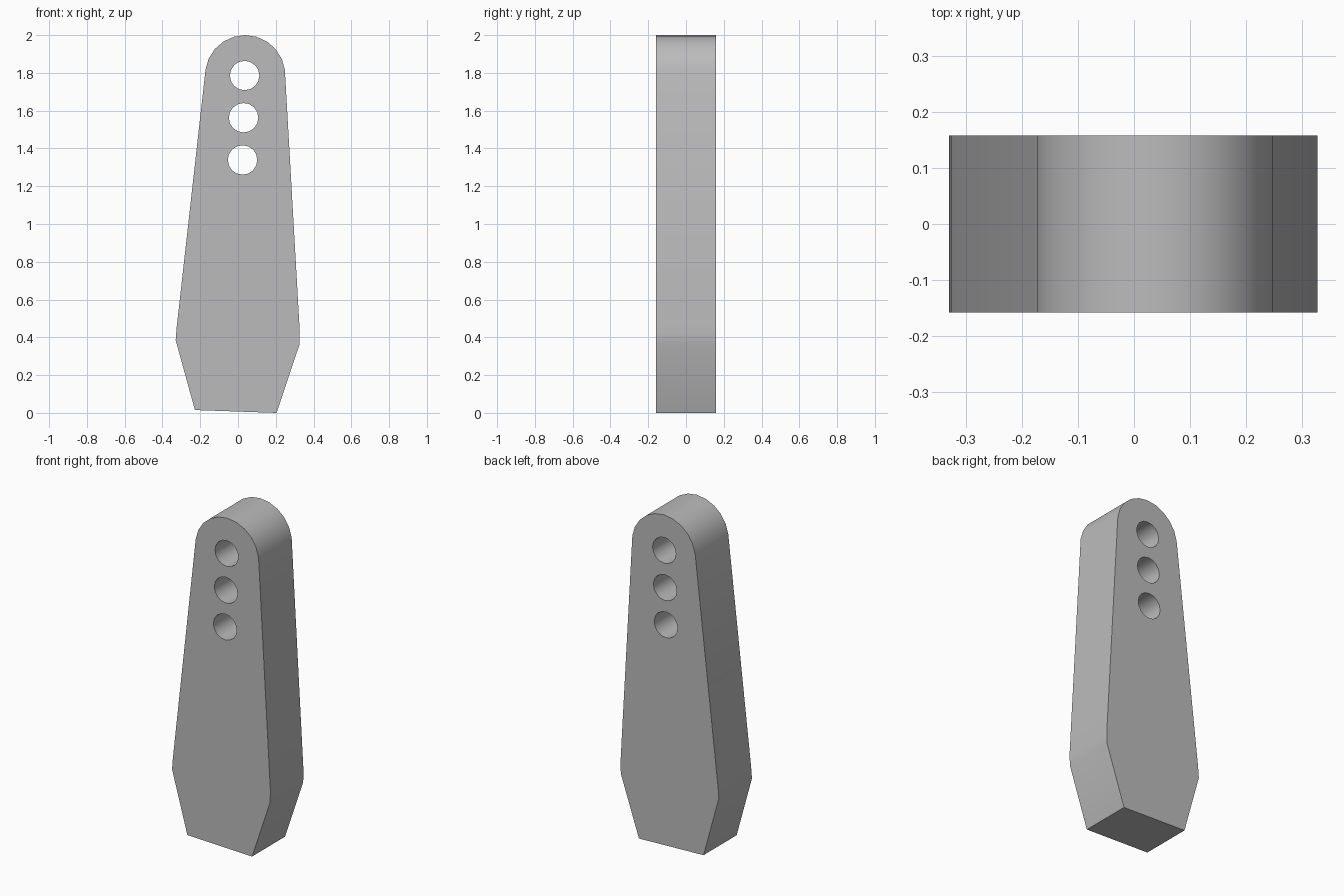
import bpy, bmesh
from math import sin, cos, radians, pi

cube = bpy.data.objects.get("Cube")
if cube:
    bpy.data.objects.remove(cube)

HALF_DEPTH = 0.158

grey = bpy.data.materials.new("plain grey")
grey.use_nodes = True
colour = (0.5, 0.5, 0.5, 1)
grey.diffuse_color = colour
grey.node_tree.nodes["Principled BSDF"].inputs["Base Color"].default_value = colour


def arc(cx, cz, r, start, end, steps):
    angles = [radians(start + (end - start) * i / steps) for i in range(steps + 1)]
    return [(cx + r * cos(a), cz + r * sin(a)) for a in angles]


def prism(name, profile, half):
    """Extrude an x-z outline along y."""
    bm = bmesh.new()
    front = bm.faces.new([bm.verts.new((x, -half, z)) for x, z in profile])
    out = bmesh.ops.extrude_face_region(bm, geom=[front])
    verts = [v for v in out["geom"] if isinstance(v, bmesh.types.BMVert)]
    bmesh.ops.translate(bm, verts=verts, vec=(0, 2 * half, 0))
    bmesh.ops.recalc_face_normals(bm, faces=bm.faces)
    mesh = bpy.data.meshes.new(name)
    bm.to_mesh(mesh)
    bm.free()
    mesh.materials.append(grey)
    obj = bpy.data.objects.new(name, mesh)
    bpy.context.collection.objects.link(obj)
    return obj


# Tapered plate with a rounded top and a narrowed foot
outline = [(-0.228, 0.015), (0.204, 0.0), (0.325, 0.36), (0.327, 0.43)]
outline += arc(0.038, 1.788, 0.212, 8, 172, 10)
outline += [(-0.325, 0.45), (-0.33, 0.385)]
plate = prism("tapered_plate", outline, HALF_DEPTH)

# Three round through holes in a slightly leaning row
for i in range(3):
    ring = arc(0.035 - 0.0055 * i, 1.786 - 0.2235 * i, 0.078, 0, 360, 16)[:-1]
    cutter = prism(f"hole_cutter_{i + 1}", ring, HALF_DEPTH + 0.1)
    cutter.hide_render = True
    cutter.hide_viewport = True
    cutter.display_type = 'WIRE'
    cut = plate.modifiers.new(f"hole_{i + 1}", 'BOOLEAN')
    cut.operation = 'DIFFERENCE'
    cut.solver = 'EXACT'
    cut.object = cutter

# Bake the holes in, then drop the cutters
bpy.context.view_layer.update()
graph = bpy.context.evaluated_depsgraph_get()
baked = bpy.data.meshes.new_from_object(plate.evaluated_get(graph))
plate.modifiers.clear()
plate.data = baked
for obj in [o for o in bpy.data.objects if o.name.startswith("hole_cutter")]:
    bpy.data.objects.remove(obj)

# Smooth curved walls, sharp rims
bpy.ops.object.select_all(action='DESELECT')
plate.select_set(True)
bpy.context.view_layer.objects.active = plate
bpy.ops.object.shade_smooth_by_angle(angle=pi / 6)
